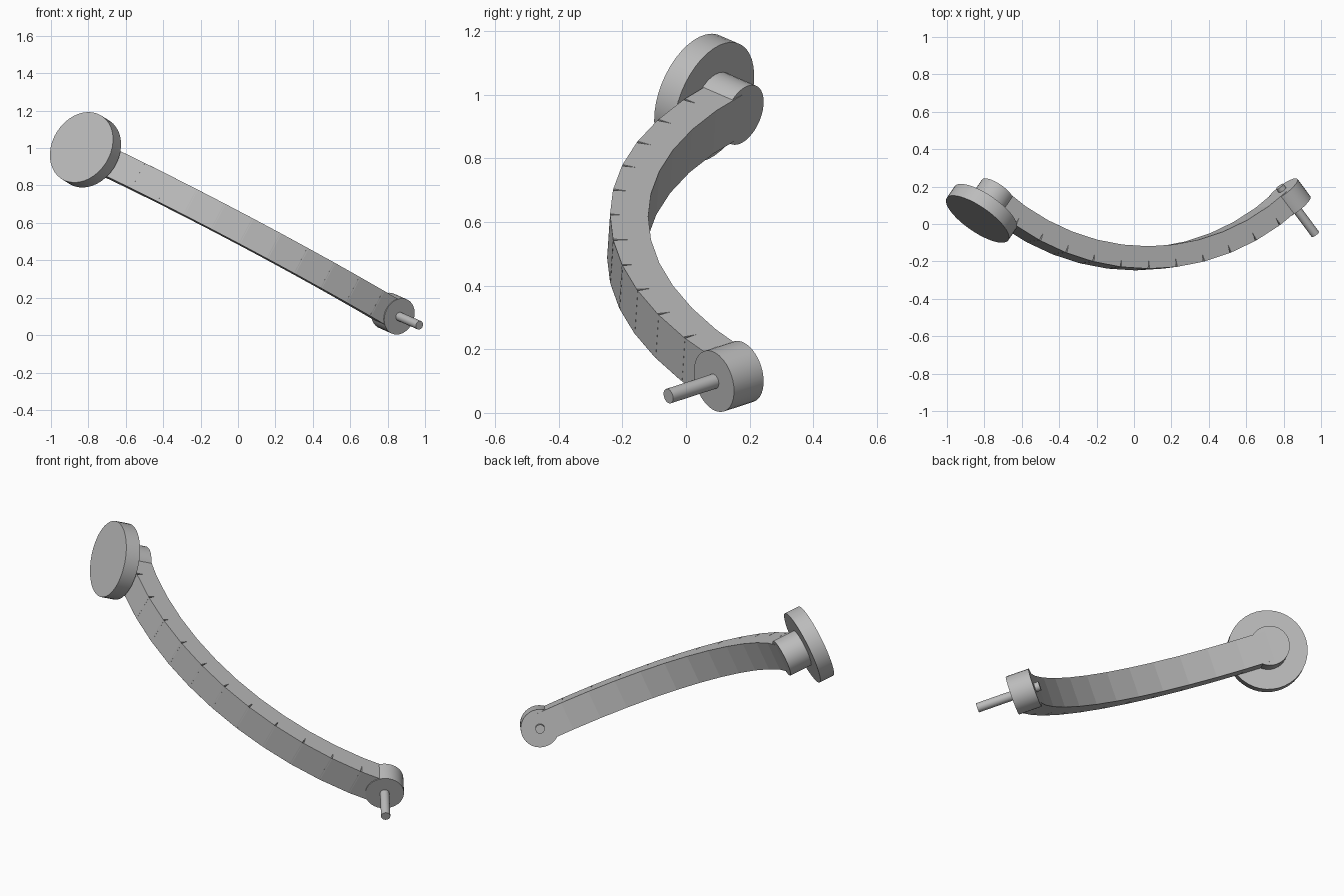
import bpy, bmesh, math
from mathutils import Vector

cube = bpy.data.objects.get("Cube")
if cube:
    bpy.data.objects.remove(cube)

# One plain grey for every part
grey = bpy.data.materials.new("plain_grey")
grey.use_nodes = True
colour = (0.5, 0.5, 0.5, 1)
grey.diffuse_color = colour
grey.node_tree.nodes["Principled BSDF"].inputs["Base Color"].default_value = colour

# Tilted frame of the arc: along the chord, outward, across the width
ALONG = Vector((0.8836, 0, -0.468)).normalized()
OUT = Vector((0.028, -0.998, 0.053)).normalized()
ACROSS = OUT.cross(ALONG).normalized()
CENTRE = Vector((0.002, 1.244, 0.477))

INNER, OUTER = 1.37, 1.49
HALF_WIDTH = 0.077
END = math.radians(39)
SEGMENTS = 12
SLIT_DEPTH = 0.045
SLIT_HALF = math.radians(0.18)


def radial(angle):
    return math.cos(angle) * OUT + math.sin(angle) * ALONG


def at(angle, radius):
    return CENTRE + radius * radial(angle)


def finish(bm, name, smooth):
    bmesh.ops.recalc_face_normals(bm, faces=bm.faces)
    mesh = bpy.data.meshes.new(name)
    bm.to_mesh(mesh)
    bm.free()
    mesh.materials.append(grey)
    if smooth:
        for p in mesh.polygons:
            p.use_smooth = True
        mesh.set_sharp_from_angle(angle=math.radians(30))
    obj = bpy.data.objects.new(name, mesh)
    bpy.context.collection.objects.link(obj)
    return obj


def radial_cylinder(name, angle, start, stop, radius, sides=32):
    """Cylinder whose axis runs outward from the arc centre."""
    bm = bmesh.new()
    bmesh.ops.create_cone(bm, cap_ends=True, segments=sides, radius1=radius,
                          radius2=radius, depth=stop - start)
    obj = finish(bm, name, True)
    obj.rotation_mode = 'QUATERNION'
    obj.rotation_quaternion = radial(angle).to_track_quat('Z', 'Y')
    obj.location = at(angle, (start + stop) / 2)
    return obj


# Curved arm: inner edge, then outer edge with a narrow slit at each joint
angles = [-END + 2 * END * i / SEGMENTS for i in range(SEGMENTS + 1)]
bm = bmesh.new()
rows = []
for side in (-1, 1):
    shift = side * HALF_WIDTH * ACROSS
    inner = [bm.verts.new(at(a, INNER) + shift) for a in angles]
    outer = []
    for i, a in enumerate(angles):
        if i in (0, SEGMENTS):
            steps = [(0, OUTER)]
        else:
            steps = [(-SLIT_HALF, OUTER), (0, OUTER - SLIT_DEPTH), (SLIT_HALF, OUTER)]
        outer.append([bm.verts.new(at(a + d, r) + shift) for d, r in steps])
    # Side wall, one convex panel per segment
    for i in range(SEGMENTS):
        panel = [inner[i]] + outer[i][len(outer[i]) // 2:]
        panel += outer[i + 1][:len(outer[i + 1]) // 2 + 1] + [inner[i + 1]]
        bm.faces.new(panel)
    rows.append(inner + [v for group in reversed(outer) for v in group])
# Strip joining the two side walls
count = len(rows[0])
for i in range(count):
    j = (i + 1) % count
    bm.faces.new((rows[0][i], rows[0][j], rows[1][j], rows[1][i]))
finish(bm, "curved_arm", False)

# Round ends of the arm
radial_cylinder("right_hub", -END, INNER, OUTER + 0.005, 0.1)
radial_cylinder("left_hub", END, INNER, OUTER, 0.1)

# Large disc on the high end, pin through the low end
radial_cylinder("end_disc", -END, OUTER, OUTER + 0.08, 0.2, 40)
radial_cylinder("pin", END, INNER - 0.025, 1.675, 0.024, 20)
